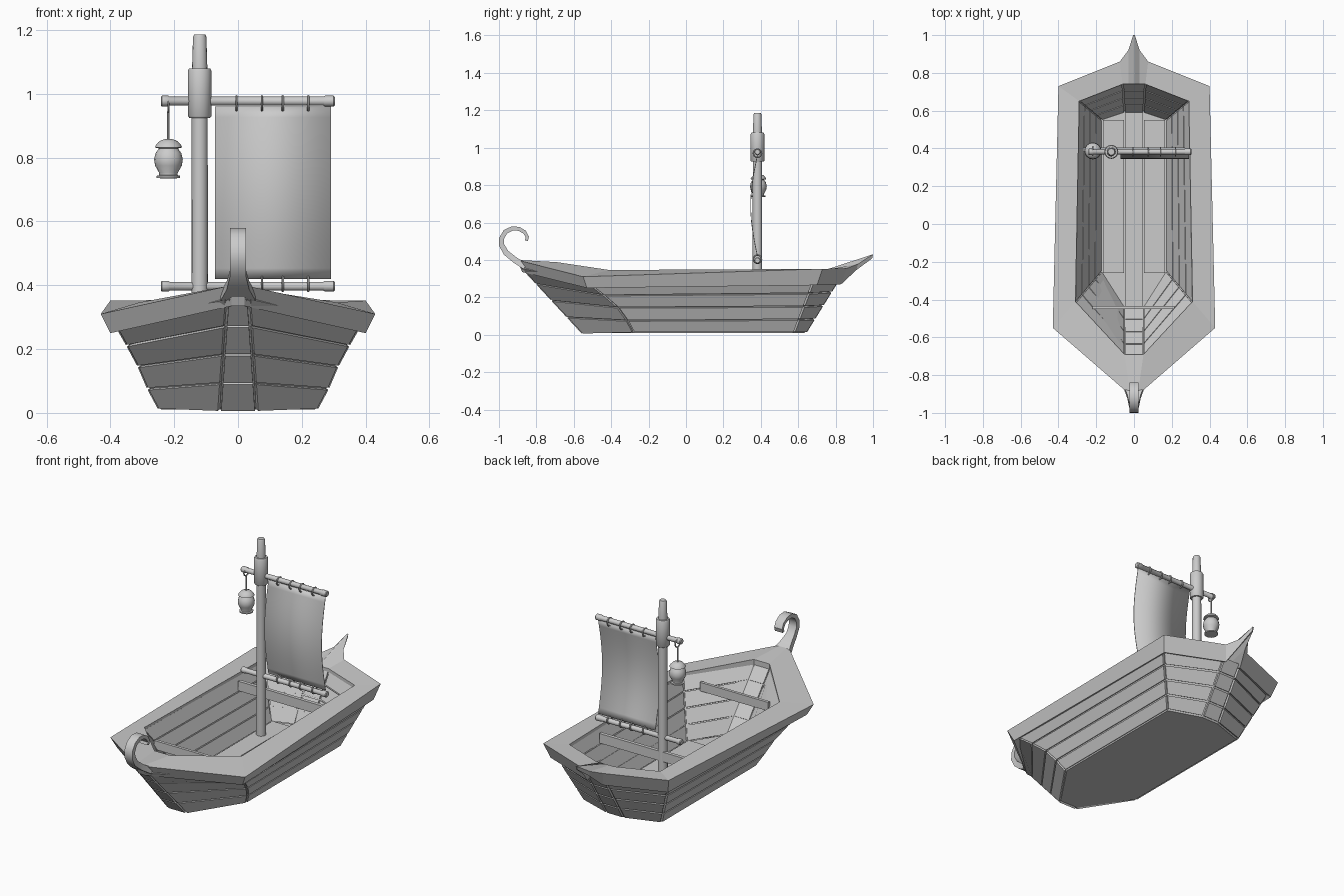
import bpy, bmesh
from math import pi, sin, cos
from mathutils import Vector, Matrix

if "Cube" in bpy.data.objects:
    bpy.data.objects.remove(bpy.data.objects["Cube"])

V = Vector


def finish(name, bm, smooth=False):
    bmesh.ops.recalc_face_normals(bm, faces=bm.faces)
    me = bpy.data.meshes.new(name)
    bm.to_mesh(me)
    bm.free()
    ob = bpy.data.objects.new(name, me)
    bpy.context.collection.objects.link(ob)
    if smooth:
        bpy.ops.object.select_all(action='DESELECT')
        ob.select_set(True)
        bpy.context.view_layer.objects.active = ob
        bpy.ops.object.shade_smooth_by_angle(angle=0.7)
    return ob


def loft(bm, loops, wrap=False):
    """Skin closed loops; wrap joins last to first, otherwise ends stay open."""
    vs = [[bm.verts.new(p) for p in lp] for lp in loops]
    n = len(vs[0])
    for i in range(len(vs) if wrap else len(vs) - 1):
        a, b = vs[i], vs[(i + 1) % len(vs)]
        for j in range(n):
            k = (j + 1) % n
            bm.faces.new((a[j], a[k], b[k], b[j]))
    return vs


def lathe(name, profile, origin, axis='Z', n=16):
    """Turned part from (radius, height) pairs, capped at both ends."""
    bm = bmesh.new()
    vs = loft(bm, [[(r * cos(2 * pi * i / n), r * sin(2 * pi * i / n), h)
                    for i in range(n)] for r, h in profile])
    bm.faces.new(vs[0])
    bm.faces.new(vs[-1])
    if axis == 'X':
        bm.transform(Matrix.Rotation(pi / 2, 4, 'Y'))
    bm.transform(Matrix.Translation(origin))
    return finish(name, bm, True)


def box(name, lo, hi):
    bm = bmesh.new()
    bmesh.ops.create_cube(bm, size=1)
    lo, hi = V(lo), V(hi)
    for v in bm.verts:
        v.co = V([(lo[i] + hi[i]) / 2 + v.co[i] * (hi[i] - lo[i]) for i in range(3)])
    return finish(name, bm)


def ring(name, center, R, r):
    bm = bmesh.new()
    loft(bm, [[(r * sin(b), (R + r * cos(b)) * cos(a), (R + r * cos(b)) * sin(a))
               for b in [2 * pi * j / 6 for j in range(6)]]
              for a in [2 * pi * i / 16 for i in range(16)]], True)
    bm.transform(Matrix.Translation(center))
    return finish(name, bm, True)


def mirror_loop(half):
    return [V(p) for p in half] + [V((-p[0], p[1], p[2])) for p in reversed(half)]


def plank(bm, a, b, c, d, depth, gu, gv):
    """Board on quad a-b (low) d-c (high), shrunk by gaps, thickened by depth inward."""
    u, u2 = (b - a).normalized() * gu, (c - d).normalized() * gu
    w, w2 = (d - a).normalized() * gv, (c - b).normalized() * gv
    q = [a + u + w, b - u + w2, c - u2 - w2, d + u2 - w]
    n = (c - a).cross(d - b).normalized()
    if n.dot((a + c) / 2 - V((0, 0.05, 0.4))) > 0:
        n = -n
    vs = loft(bm, [q, [p + n * depth for p in q]])
    bm.faces.new(vs[0])
    bm.faces.new(vs[1])


def planking(name, cols, depth, gu, gv):
    bm = bmesh.new()
    for i in range(len(cols)):
        A, B = cols[i], cols[(i + 1) % len(cols)]
        for k in range(len(A) - 1):
            plank(bm, A[k], B[k], B[k + 1], A[k + 1], depth, gu, gv)
    return finish(name, bm)


def straight(lo, hi, n=4):
    return [V(lo).lerp(V(hi), k / n) for k in range(n + 1)]


def both_sides(cols):
    return cols + [[V((-p.x, p.y, p.z)) for p in c] for c in reversed(cols)]


# Outer hull planking: bow edge, front corner, rear corner, stern edge
outer = both_sides([
    straight((.06, -.555, .003), (.035, -.885, .36)),
    [V(p) for p in ((.25, -.28, .01), (.285, -.315, .075), (.315, -.365, .145),
                    (.35, -.44, .21), (.39, -.53, .28))],
    straight((.25, .58, .01), (.37, .685, .29)),
    straight((.055, .645, .01), (.055, .825, .30))])
planking("hull_planks", outer, 0.02, .007, .0045)

# Hull core seen between the planks, with flat bottom
bm = bmesh.new()
vs = loft(bm, [[V((c[k].x * .965, c[k].y * .982, max(c[k].z, .01))) for c in outer]
               for k in range(5)])
bm.faces.new(vs[0])
finish("hull_core", bm)

# Inner wall planking and its backing
inner = both_sides([
    straight((.05, -.44, .05), (.05, -.70, .37)),
    straight((.17, -.25, .05), (.31, -.415, .335)),
    straight((.17, .55, .05), (.292, .652, .33)),
    straight((.05, .59, .05), (.06, .745, .335))])
planking("inner_planks", inner, -0.01, .004, .003)
bm = bmesh.new()
loft(bm, [[V((c[k].x * 1.03, c[k].y * 1.012, c[k].z)) for c in inner] for k in (0, 4)])
finish("inner_backing", bm)

# Floor: base sheet and three boards
bm = bmesh.new()
bm.faces.new([bm.verts.new(V((c[0].x * 1.05, c[0].y * 1.02, .045))) for c in inner])
finish("floor_base", bm)
box("floor_middle", (-.048, -.44, .04), (.048, .59, .055))
for s in (-1, 1):
    xs = sorted((s * .054, s * .165))
    box("floor_side", (xs[0], -.26, .04), (xs[1], .55, .055))

# Gunwale rim, drawn out to a pointed stern
top = [(.02, -.905, .40), (.43, -.55, .31), (.40, .73, .352), (.075, .86, .355),
       (.03, .92, .378), (.004, 1.0, .43)]
low = [(.02, -.875, .335), (.40, -.53, .25), (.375, .70, .265), (.05, .83, .27),
       (.02, .91, .345), (.003, .995, .408)]
ins = [(.05, -.69, .388), (.31, -.41, .346), (.29, .65, .345), (.06, .74, .345),
       (.03, .74, .345), (.004, .74, .345)]
ins_low = [(x, y, z - .04) for x, y, z in ins]
bm = bmesh.new()
loft(bm, [mirror_loop(l) for l in (top, low, ins_low, ins)], True)
finish("gunwale", bm)

# Curled bow ornament: tapered strip along a hook path
path = [(-.86, .365), (-.915, .40), (-.962, .438), (-.986, .48), (-.986, .515), (-.966, .55),
        (-.93, .568), (-.893, .566), (-.862, .548), (-.848, .522), (-.854, .503)]
bm = bmesh.new()
loops = []
for i, (y, z) in enumerate(path):
    y0, z0 = path[max(i - 1, 0)]
    y1, z1 = path[min(i + 1, len(path) - 1)]
    t = V((0, y1 - y0, z1 - z0)).normalized()
    n = V((0, -t.z, t.y)) * (.017 - .0009 * i)
    w = .055 if i == 0 else .035 if i == 1 else .025
    c = V((0, y, z))
    X = V((w, 0, 0))
    loops.append([c + n + X, c + n - X, c - n - X, c - n + X])
vs = loft(bm, loops)
bm.faces.new(vs[0])
bm.faces.new(vs[-1])
finish("bow_curl", bm, True)

# Cross boards
box("front_cross_board", (-.22, -.45, .26), (.215, -.433, .31))
box("rear_cross_board", (-.27, .385, .265), (.27, .405, .32))

# Mast with sleeve
MY = .382
lathe("mast", [(.026, .05), (.025, .95), (.024, 1.08), (.021, 1.178), (.017, 1.186)], (-.12, MY, 0))
lathe("mast_sleeve", [(.033, .925), (.037, .93), (.037, 1.072), (.033, 1.08)], (-.12, MY, 0))

# Yards and sail rings
for label, z in (("upper", .977), ("lower", .397)):
    lathe(label + "_yard", [(.013, -.242), (.017, -.238), (.017, -.218), (.014, -.214), (.014, .268),
                            (.017, .272), (.017, .300), (.013, .304)], (0, MY, z), 'X', 12)
    for x in (-.005, .075, .14, .22):
        ring(label + "_sail_ring", (x, MY, z + (-.007 if label == "upper" else .007)), .022, .004)

# Billowing sail
bm = bmesh.new()
N = 16
rows = []
for i in range(N + 1):
    t = i / N
    y = MY - .036 * sin(pi * t)
    rows.append([bm.verts.new((x, y, .42 + .54 * t)) for x in (-.072, .292)])
for a, b in zip(rows, rows[1:]):
    bm.faces.new((a[0], a[1], b[1], b[0]))
sail = finish("sail", bm, True)
mod = sail.modifiers.new("thickness", 'SOLIDIFY')
mod.thickness = .004
mod.offset = 0

# Hanging lantern
LX, LY = -.218, .387
ring("lantern_hook", (LX, LY, .965), .022, .004)
lathe("lantern_rod", [(.004, .84), (.004, .945)], (LX, LY, 0), n=8)
lathe("lantern_cap", [(.012, .858), (.028, .852), (.039, .84), (.043, .832), (.028, .828)], (LX, LY, 0))
lathe("lantern_body", [(.027, .832), (.04, .815), (.045, .795), (.042, .775), (.029, .752),
                       (.029, .745), (.037, .743), (.037, .736), (.02, .735)], (LX, LY, 0))
